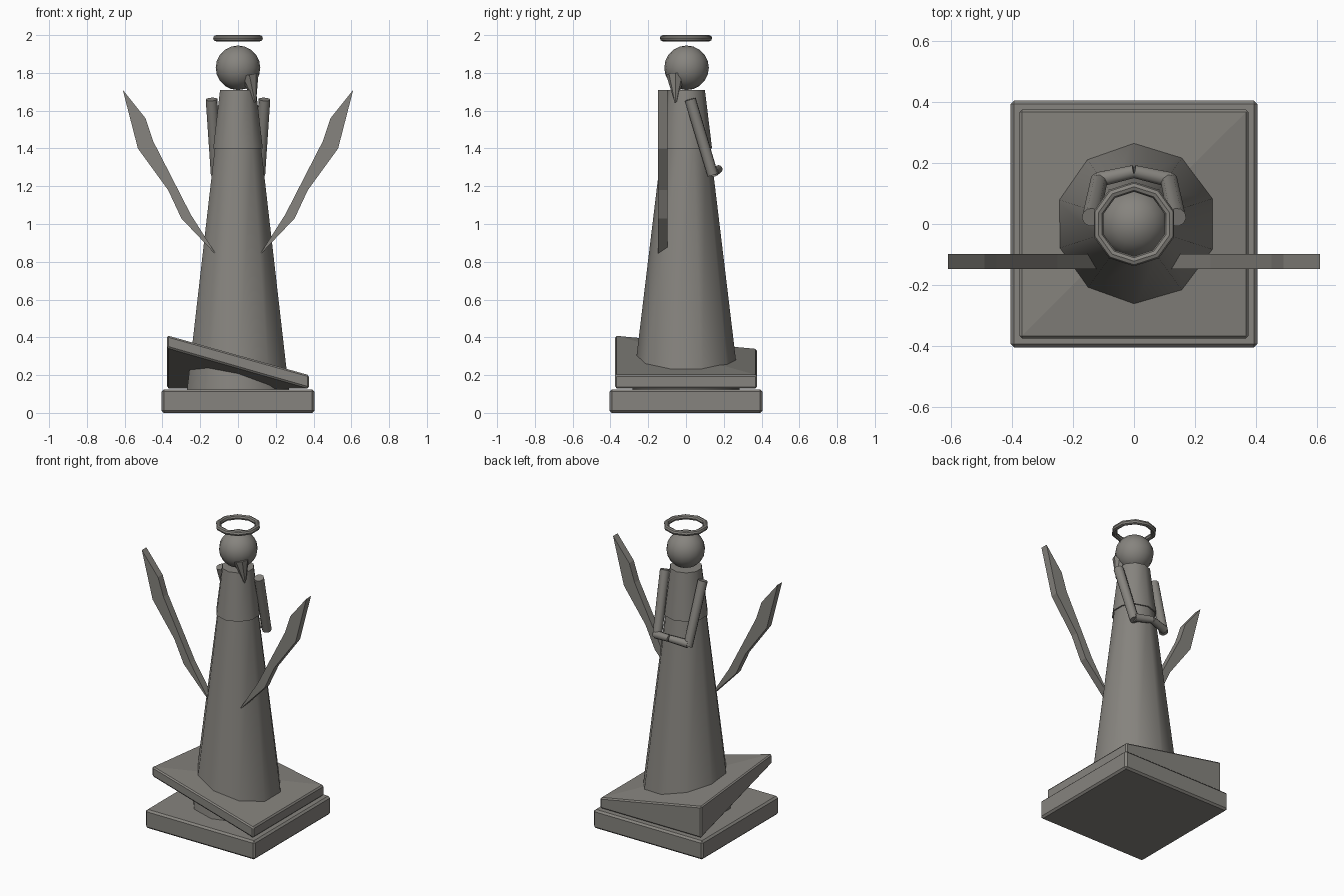
import bpy, bmesh, math
from mathutils import Vector, Matrix

if "Cube" in bpy.data.objects:
    bpy.data.objects.remove(bpy.data.objects["Cube"], do_unlink=True)

STONE = (0.24, 0.23, 0.21, 1.0)
stone = bpy.data.materials.new("weathered_grey_stone")
stone.use_nodes = True
stone.diffuse_color = STONE
bsdf = next(n for n in stone.node_tree.nodes if n.type == "BSDF_PRINCIPLED")
bsdf.inputs["Base Color"].default_value = STONE
bsdf.inputs["Roughness"].default_value = 0.8


def finish(name, bm, smooth=False, bevel=0):
    """Turn a bmesh into a stone object."""
    bmesh.ops.recalc_face_normals(bm, faces=bm.faces[:])
    mesh = bpy.data.meshes.new(name)
    bm.to_mesh(mesh)
    bm.free()
    mesh.materials.append(stone)
    ob = bpy.data.objects.new(name, mesh)
    bpy.context.collection.objects.link(ob)
    if bevel:
        mod = ob.modifiers.new("edge_bevel", "BEVEL")
        mod.width = bevel
        mod.segments = 1
        mod.limit_method = "ANGLE"
        mod.angle_limit = math.radians(50)
    if smooth:
        bpy.ops.object.select_all(action="DESELECT")
        ob.select_set(True)
        bpy.context.view_layer.objects.active = ob
        bpy.ops.object.shade_smooth_by_angle(angle=math.radians(40))
    return ob


def ring_verts(bm, radius, z, sides):
    angles = [math.pi / 2 + math.tau * i / sides for i in range(sides)]
    return [bm.verts.new((radius * math.cos(a), radius * math.sin(a), z)) for a in angles]


def lathe(name, profile, sides=10):
    """Capped round body from (radius, height) pairs."""
    bm = bmesh.new()
    rings = [ring_verts(bm, r, z, sides) for r, z in profile]
    for low, high in zip(rings, rings[1:]):
        for i in range(sides):
            j = (i + 1) % sides
            bm.faces.new((low[i], low[j], high[j], high[i]))
    bm.faces.new(rings[0])
    bm.faces.new(rings[-1])
    return finish(name, bm, smooth=True)


def limb(name, start, end, r1, r2, sides=10):
    """Straight tapered cylinder between two points."""
    start, end = Vector(start), Vector(end)
    axis = end - start
    turn = axis.to_track_quat("Z", "Y").to_matrix().to_4x4()
    bm = bmesh.new()
    bmesh.ops.create_cone(bm, cap_ends=True, segments=sides, radius1=r1, radius2=r2,
                          depth=axis.length,
                          matrix=Matrix.Translation((start + end) / 2) @ turn)
    return finish(name, bm, smooth=True)


# Square plinth
bm = bmesh.new()
bmesh.ops.create_cube(bm, size=1, matrix=Matrix.Translation((0, 0, 0.0625))
                      @ Matrix.Diagonal((0.81, 0.81, 0.125, 1)))
finish("plinth", bm, bevel=0.012)

# Warped upper slab: one corner lifted, creased across opposite diagonals
bm = bmesh.new()
H = 0.375
corners = [(-H, -H), (H, -H), (H, H), (-H, H)]
low = [bm.verts.new((x, y, z)) for (x, y), z in zip(corners, (0.345, 0.13, 0.13, 0.13))]
top = [bm.verts.new((x, y, z)) for (x, y), z in zip(corners, (0.41, 0.2, 0.2, 0.34))]
for i in range(4):
    j = (i + 1) % 4
    bm.faces.new((low[i], low[j], top[j], top[i]))
bm.faces.new((top[0], top[1], top[2]))
bm.faces.new((top[0], top[2], top[3]))
bm.faces.new((low[1], low[0], low[3]))
bm.faces.new((low[1], low[3], low[2]))
finish("warped_slab", bm, bevel=0.008)

# Robe
lathe("skirt", [(0.283, 0.125), (0.128, 1.41)])
lathe("bodice", [(0.138, 1.4), (0.1, 1.71)])

# Head with a hanging lock of hair
bm = bmesh.new()
bmesh.ops.create_uvsphere(bm, u_segments=16, v_segments=10, radius=0.118,
                          matrix=Matrix.Translation((0, 0.003, 1.827)))
finish("head", bm, smooth=True)
limb("hair_lock", (0.06, -0.055, 1.79), (0.09, -0.055, 1.645), 0.05, 0.006, sides=8)

# Halo
bm = bmesh.new()
MAJOR, MINOR, R, T = 10, 8, 0.122, 0.0165
loops = []
for i in range(MAJOR):
    a = math.pi / 2 + math.tau * i / MAJOR
    loop = []
    for k in range(MINOR):
        b = math.tau * k / MINOR
        d = R + T * math.cos(b)
        loop.append(bm.verts.new((d * math.cos(a), d * math.sin(a),
                                  1.9835 + T * math.sin(b))))
    loops.append(loop)
for i in range(MAJOR):
    p, q = loops[i], loops[(i + 1) % MAJOR]
    for k in range(MINOR):
        m = (k + 1) % MINOR
        bm.faces.new((p[k], q[k], q[m], p[m]))
finish("halo", bm, smooth=True)

# Arms folded forward, and wings; both mirrored
WING = [(0.11, 0.83), (0.3, 1.03), (0.37, 1.18), (0.53, 1.4),
        (0.61, 1.71), (0.49, 1.56), (0.45, 1.44), (0.25, 1.05)]
for side, s in (("left", 1), ("right", -1)):
    limb(side + "_upper_arm", (s * 0.14, 0.022, 1.66), (s * 0.115, 0.142, 1.26), 0.031, 0.029)
    limb(side + "_forearm", (s * 0.118, 0.145, 1.275), (0, 0.172, 1.29), 0.026, 0.022)

    bm = bmesh.new()
    outline = bm.faces.new([bm.verts.new((s * x, -0.147, z)) for x, z in WING])
    grown = bmesh.ops.extrude_face_region(bm, geom=[outline])["geom"]
    bmesh.ops.translate(bm, vec=(0, 0.048, 0),
                        verts=[g for g in grown if isinstance(g, bmesh.types.BMVert)])
    if not any((f.calc_center_median().y < -0.146) for f in bm.faces):
        bm.faces.new([v for v in bm.verts if v.co.y < -0.146])
    finish(side + "_wing", bm)
